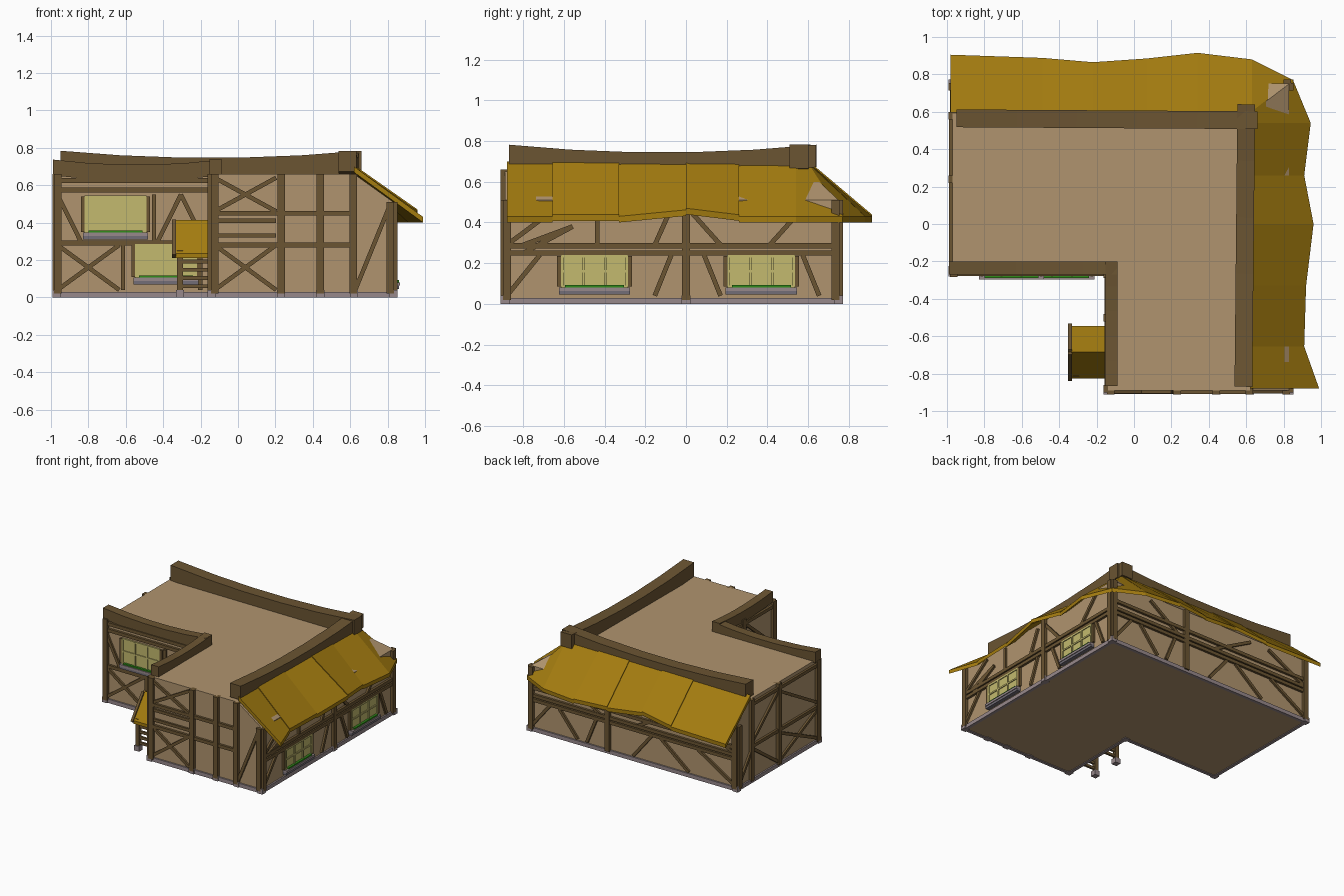
import bpy, bmesh
from mathutils import Vector as V

if "Cube" in bpy.data.objects:
    bpy.data.objects.remove(bpy.data.objects["Cube"])


def material(name, r, g, b):
    m = bpy.data.materials.new(name)
    m.diffuse_color = (r, g, b, 1)
    m.use_nodes = True
    m.node_tree.nodes["Principled BSDF"].inputs["Base Color"].default_value = m.diffuse_color
    return m


PLASTER = material("plaster", .434, .296, .156)
TIMBER = material("timber", .147, .09, .032)
THATCH = material("thatch", .371, .202, .005)
STONE = material("stone", .31, .25, .26)
SILL = material("sill_grey", .17, .155, .185)
GLASS = material("window_yellow", .546, .49, .156)
GREEN = material("plants_green", .03, .26, .01)


class Part:
    """Collects solids in one mesh object."""
    def __init__(self, name, mat):
        self.bm, self.name, self.mat = bmesh.new(), name, mat

    def loft(self, rings):
        vs = [[self.bm.verts.new(p) for p in r] for r in rings]
        n = len(vs[0])
        self.bm.faces.new(vs[0])
        self.bm.faces.new(vs[-1])
        for a, b in zip(vs, vs[1:]):
            for i in range(n):
                j = (i + 1) % n
                self.bm.faces.new((a[i], a[j], b[j], b[i]))

    def box(self, x0, x1, y0, y1, z0, z1):
        self.loft([[(x0, y0, z), (x1, y0, z), (x1, y1, z), (x0, y1, z)] for z in (z0, z1)])

    def bar(self, a, b, n, w, t):
        a, b, n = V(a), V(b), V(n)
        s = (b - a).cross(n).normalized() * w / 2
        n = n * t / 2
        self.loft([[p + s + n, p - s + n, p - s - n, p + s - n] for p in (a, b)])

    def slab(self, pts, t=.03):
        self.loft([pts, [(x, y, z - t) for x, y, z in pts]])

    def done(self):
        bmesh.ops.recalc_face_normals(self.bm, faces=self.bm.faces)
        me = bpy.data.meshes.new(self.name)
        self.bm.to_mesh(me)
        self.bm.free()
        me.materials.append(self.mat)
        bpy.context.collection.objects.link(bpy.data.objects.new(self.name, me))


# L-shaped plaster body; the outer sides lean in under the roof
W, E, S, N, IX, IY = -.97, .83, -.89, .75, -.14, -.26
low = [(W, IY), (IX, IY), (IX, S), (E, S), (E, N), (W, N)]
top = [(min(x, .62), min(y, .59)) for x, y in low]
p = Part("plaster_body", PLASTER)
p.loft([[(x, y, z) for x, y in o] for o, z in ((low, .005), (low, .51), (top, .66))])
p.done()

# stone footing and post stones
p = Part("stone_footing", STONE)
for (x0, y0), (x1, y1) in zip(low, low[1:] + low[:1]):
    e = .012
    p.box(min(x0, x1) - e, max(x0, x1) + e, min(y0, y1) - e, max(y0, y1) + e, 0, .03)
for x, y in low + [(.23, S), (.44, S), (.62, S), (E, 0), (-.31, -.8), (-.31, -.57)]:
    p.box(x - .022, x + .022, y - .022, y + .022, 0, .04)
p.done()

# timber frames: a string is drawn along the wall, each run of one sign being one brace
WALL = {"front_wing": (lambda u, z: (u, S, z), (0, -1, 0)),
        "front_west": (lambda u, z: (u, IY, z), (0, -1, 0)),
        "inner": (lambda u, z: (IX, u, z), (-1, 0, 0)),
        "east": (lambda u, z: (E, u, z), (1, 0, 0)),
        "back": (lambda u, z: (u, N, z), (0, 1, 0)),
        "west": (lambda u, z: (W, u, z), (-1, 0, 0))}


def frame(name, posts, rails, storeys, eave=9, rail_end=None):
    at, n = WALL[name]
    p = Part("timber_frame_" + name, TIMBER)
    u0, u1 = posts[0], posts[-1]
    for u in posts:
        p.bar(at(u, .02), at(u, .66 if u < eave else .51), n, .04, .045)
    for z in rails:
        p.bar(at(u0, z), at(rail_end or u1, z), n, .026, .036)
    for z0, z1, signs in storeys:
        cell, i = (u1 - u0) / len(signs), 0
        while i < len(signs):
            j = i
            while j < len(signs) and signs[j] == signs[i]:
                j += 1
            a, b, c = u0 + i * cell, u0 + j * cell, signs[i]
            h, m = z1 - z0, (a + b) / 2
            lines = {"/": [(a, z0, b, z1)], "\\": [(a, z1, b, z0)], "|": [(m, z0, m, z1)],
                     "X": [(a, z0, b, z1), (a, z1, b, z0)], " ": [],
                     "=": [(a, z0 + f * h, b, z0 + f * h) for f in (.3, .76)]}[c]
            for q in lines:
                p.bar(at(*q[:2]), at(*q[2:]), n, .023, .03)
            i = j
    p.done()


frame("front_wing", [-.125, .23, .44, .615, .815], [.28, .45], [
    (.04, .28, "XXXXXXX" + " " * 13), (.28, .45, "=======" + " " * 13),
    (.46, .64, "XXXXXXX" + " " * 13), (.04, .5, " " * 16 + "////")], .7, .615)
frame("front_west", [-.965, -.14], [.29, .575, .625], [
    (.04, .28, "XXXXXXXX|         | "), (.3, .55, r"\\\         |///\\\ ")])
frame("inner", [-.88, -.5, -.27], [.3, .62], [(.32, .6, r"/////\\\ "), (.04, .28, r"     \\\ ")])
frame("east", [-.88, 0, .735], [.285, .25], [
    (.04, .24, r"//       /  \     \ "), (.29, .47, r"///  |   / \\   //  "),
    (.25, .38, "=" * 20)[:2] + (" ///" + " " * 16,), (.29, .38, " ///" + " " * 16)], -1)
frame("back", [-.96, .15, .82], [.285, .25, .345], [
    (.04, .24, r"//// /// \\    \ // \\"), (.29, .47, r"////  \\\\    ///    ")], -1)
frame("west", [-.245, .24, .58, .735], [.29, .62], [
    (.04, .27, r"XXXXXX////\\"), (.32, .6, r"//////\\\\  ")], .6, .58)

# windows with glazing bars, sills and plants
parts = [Part("window_panes", GLASS), Part("window_sills", SILL), Part("window_sill_tops", STONE),
         Part("window_plants", GREEN), Part("window_frames", TIMBER)]
pane, sill, sill_top, plant, jamb = parts
for side, u0, z0, h in [("front_west", -.82, .35, .19), ("front_west", -.55, .11, .17),
                        ("east", -.615, .085, .15), ("east", .205, .085, .15)]:
    at, n = WALL[side]
    u1 = u0 + .33

    def strip(part, a, b, za, zb, d, w, t):
        part.bar(V(at(a, za)) + V(n) * d, V(at(b, zb)) + V(n) * d, n, w, t)

    zm, z1 = z0 + h / 2, z0 + h
    strip(pane, u0, u1, zm, zm, .008, h, .009)
    for k in range(4):
        u = u0 + .006 + .106 * k
        strip(pane, u, u, z0, z1, .014, .012, .012)
    for z in (z0, zm, z1):
        strip(pane, u0, u1, z, z, .013, .012, .012)
    for u in (u0 - .01, u1 + .01):
        strip(jamb, u, u, z0, z1, .008, .02, .018)
    strip(sill, u0 - .01, u1 + .01, z0 - .03, z0 - .03, .013, .02, .036)
    strip(sill_top, u0 - .01, u1 + .01, z0 - .013, z0 - .013, .016, .018, .042)
    strip(plant, u0 + .02, u1 - .02, z0, z0, .02, .014, .02)
for p in parts:
    p.done()


# sagging beams around the flat top
def beam(name, a, b, z, sag, w, h):
    p = Part(name, TIMBER)
    side = (V(b) - V(a)).orthogonal().normalized() * w / 2
    rings = []
    for k in range(6):
        t = k / 5
        c, zt = V(a).lerp(V(b), t), z - sag * 4 * t * (1 - t)
        rings.append([(*(c + s * side), zz) for s, zz in ((-1, zt - h), (1, zt - h), (1, zt), (-1, zt))])
    p.loft(rings)
    p.done()


beam("back_ridge_beam", (-.95, .565), (.66, .555), .784, .038, .095, .12)
beam("east_ridge_beam", (.585, -.87), (.6, .64), .782, .038, .095, .11)
beam("front_inner_beam", (-.99, -.235), (-.09, -.235), .737, .028, .07, .085)
beam("side_inner_beam", (-.12, -.865), (-.12, -.2), .74, .018, .065, .085)

# thatch: slabs stepped alternately, from the ridge out to an uneven eave
p = Part("thatch_roof", THATCH)
east = [(.99, -.88), (.91, -.655), (.92, -.33), (.96, 0), (.91, .26), (.945, .54)]
back = [(.63, .88), (.34, .915), (.07, .885), (-.22, .865), (-.49, .888), (-.98, .905)]


def eave(i):
    return .462 if i == 3 else .43


for pts, ridge in ((east, lambda q: (.62, q[1])), (back, lambda q: (q[0], .595))):
    for k in range(5):
        a, b, d = pts[k], pts[k + 1], .008 * (k % 2)
        p.slab([(*ridge(a), .7 + d), (*a, eave(k) + d), (*b, eave(k + 1) + d), (*ridge(b), .7 + d)])
# hipped corner
hip, corner = (.62, .595, .7), (.85, .77, .43)
p.slab([(.62, .54, .7), (*east[-1], .43), corner, hip])
p.slab([hip, corner, (*back[0], .43)])
p.done()

# porch: gabled thatch, trim, posts, side rails and door
roof = Part("porch_roof", THATCH)
wood = Part("porch_timbers", TIMBER)
for s in (-1, 1):
    ym, ye, yp = -.685, -.685 + s * .14, -.685 + s * .115
    roof.loft([[(x, ym, .415), (x, ye, .235), (x, ye, .21), (x, ym, .385)] for x in (-.335, -.13)])
    wood.bar((-.342, ym, .405), (-.342, ye, .22), (1, 0, 0), .035, .02)
    wood.box(-.325, -.295, yp - .015, yp + .015, .03, .25)
    wood.box(-.325, IX, yp - .014, yp + .014, .215, .24)
    for k in range(4):
        wood.box(-.3, IX, yp - .008, yp + .008, .05 + k * .044, .07 + k * .044)
wood.box(-.325, -.295, -.8, -.57, .22, .25)
roof.done()
wood.done()
p = Part("door", TIMBER)
p.box(IX - .009, IX + .005, -.77, -.6, .02, .3)
p.done()
